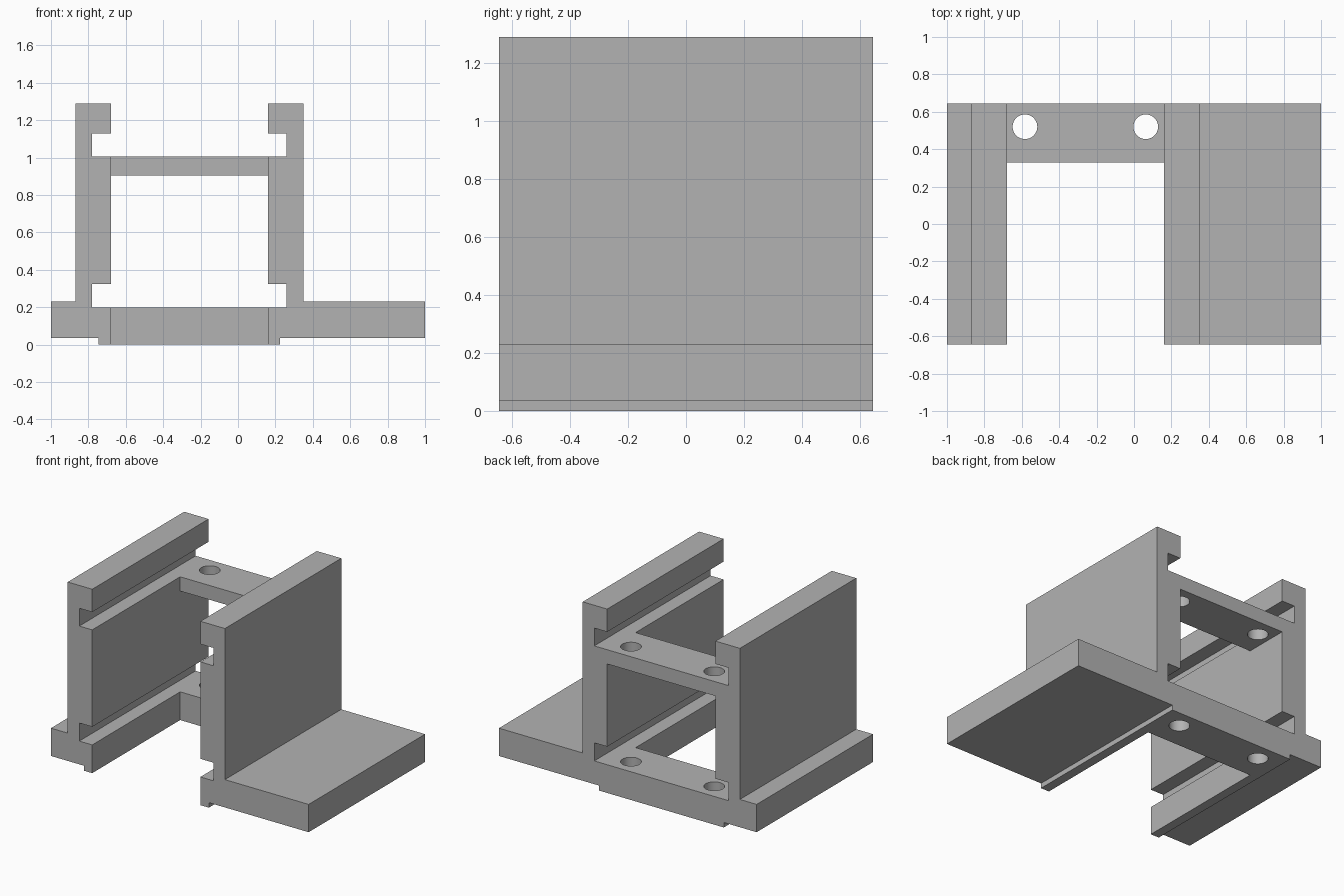
import bpy
import bmesh

cube = bpy.data.objects.get("Cube")
if cube:
    bpy.data.objects.remove(cube, do_unlink=True)

DEPTH = 0.645          # half depth along y
MID = -0.26            # centre line of the channel

grey = bpy.data.materials.new("plain_grey")
grey.use_nodes = True
grey.diffuse_color = (0.45, 0.45, 0.45, 1)
grey.node_tree.nodes["Principled BSDF"].inputs["Base Color"].default_value = grey.diffuse_color


def extrude_profile(name, points, y0, y1):
    """Extrude an x-z outline from y0 to y1."""
    bm = bmesh.new()
    face = bm.faces.new([bm.verts.new((x, y0, z)) for x, z in points])
    ext = bmesh.ops.extrude_face_region(bm, geom=[face])
    verts = [v for v in ext["geom"] if isinstance(v, bmesh.types.BMVert)]
    bmesh.ops.translate(bm, verts=verts, vec=(0, y1 - y0, 0))
    bmesh.ops.recalc_face_normals(bm, faces=bm.faces)
    mesh = bpy.data.meshes.new(name)
    bm.to_mesh(mesh)
    bm.free()
    mesh.materials.append(grey)
    obj = bpy.data.objects.new(name, mesh)
    bpy.context.collection.objects.link(obj)
    return obj


def mirrored(half):
    """Close a left-hand half outline with its reflection about the channel centre."""
    return half + [(2 * MID - x, z) for x, z in reversed(half)]


def cut(body, cutter):
    cutter.hide_render = True
    mod = body.modifiers.new("cut", 'BOOLEAN')
    mod.operation = 'DIFFERENCE'
    mod.solver = 'EXACT'
    mod.object = cutter
    bpy.ops.object.select_all(action='DESELECT')
    bpy.context.view_layer.objects.active = body
    body.select_set(True)
    bpy.ops.object.modifier_apply(modifier=mod.name)
    bpy.data.objects.remove(cutter, do_unlink=True)


# Outer outline: foot, wall, lipped top rail and upper bridge level
outline = mirrored([(-0.745, 0), (-0.745, 0.035), (-1, 0.035), (-1, 0.23),
                    (-0.87, 0.23), (-0.87, 1.29), (-0.68, 1.29), (-0.68, 1.13),
                    (-0.78, 1.13), (-0.78, 1.005)])
# The foot on the +x side is wider
outline = [(1.0 if x > 0.4 else x, z) for x, z in outline]
bracket = extrude_profile("slotted_bracket", outline, -DEPTH, DEPTH)

# Inner chamber with its lower side slots
chamber = mirrored([(-0.78, 0.198), (-0.78, 0.325), (-0.68, 0.325), (-0.68, 0.905)])
cut(bracket, extrude_profile("chamber_cutter", chamber, -1, 1))

# Open front, leaving two bridges at the back
opening = mirrored([(-0.68, -0.2), (-0.68, 1.5)])
cut(bracket, extrude_profile("opening_cutter", opening, -1, 0.33))

# Bolt holes through both bridges
for x in (MID - 0.323, MID + 0.323):
    bpy.ops.mesh.primitive_cylinder_add(vertices=40, radius=0.066, depth=2,
                                        location=(x, 0.52, 0.5))
    hole = bpy.context.object
    hole.name = "bolt_hole_cutter"
    hole.data.materials.append(grey)
    cut(bracket, hole)

bpy.context.view_layer.objects.active = bracket
bracket.select_set(True)
bpy.ops.object.shade_smooth_by_angle()
